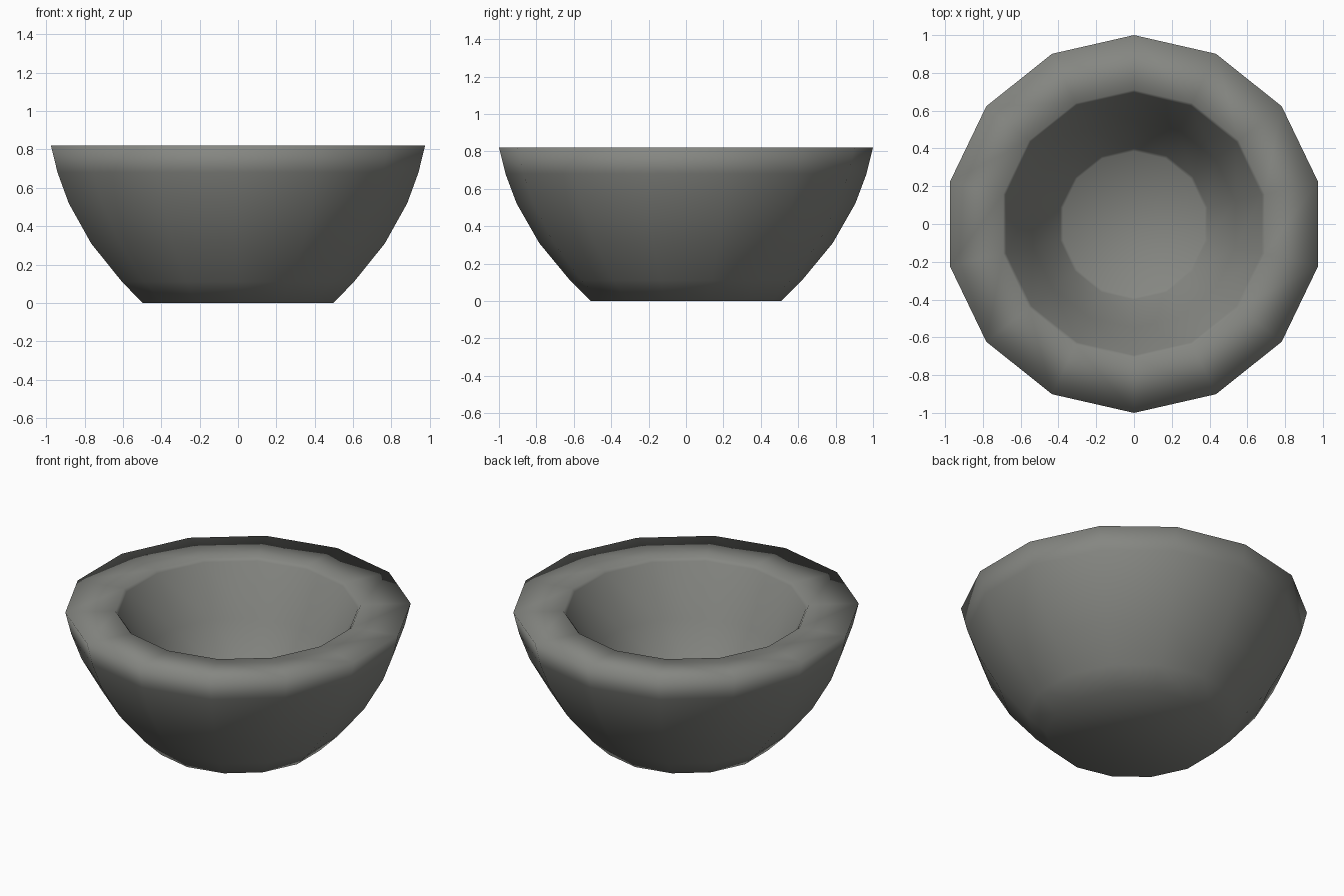
import bpy, bmesh, math

if "Cube" in bpy.data.objects:
    bpy.data.objects.remove(bpy.data.objects["Cube"])

SIDES = 14

# bowl profile (radius, height): outer wall from the base up, flat rim, inner wall down to floor
profile = [(0.51, 0.0), (0.62, 0.11), (0.785, 0.31), (0.905, 0.52), (0.965, 0.68), (1.0, 0.82),
           (0.71, 0.82), (0.695, 0.80), (0.55, 0.50), (0.40, 0.24), (0.385, 0.225)]

bm = bmesh.new()
rings = []
for r, z in profile:
    rings.append([bm.verts.new((r * math.sin(2 * math.pi * i / SIDES),
                                r * math.cos(2 * math.pi * i / SIDES), z))
                  for i in range(SIDES)])

# walls
for a, b in zip(rings, rings[1:]):
    for i in range(SIDES):
        j = (i + 1) % SIDES
        bm.faces.new((a[i], a[j], b[j], b[i]))

# base and inner floor
bm.faces.new(rings[0])
bm.faces.new(rings[-1])
bmesh.ops.recalc_face_normals(bm, faces=bm.faces[:])
for f in bm.faces:
    f.smooth = True

mesh = bpy.data.meshes.new("bowl")
bm.to_mesh(mesh)
bm.free()
bowl = bpy.data.objects.new("bowl", mesh)
bpy.context.collection.objects.link(bowl)

# stone grey
stone = bpy.data.materials.new("stone grey")
stone.diffuse_color = (0.235, 0.24, 0.222, 1.0)
stone.use_nodes = True
stone.node_tree.nodes["Principled BSDF"].inputs["Base Color"].default_value = stone.diffuse_color
mesh.materials.append(stone)
